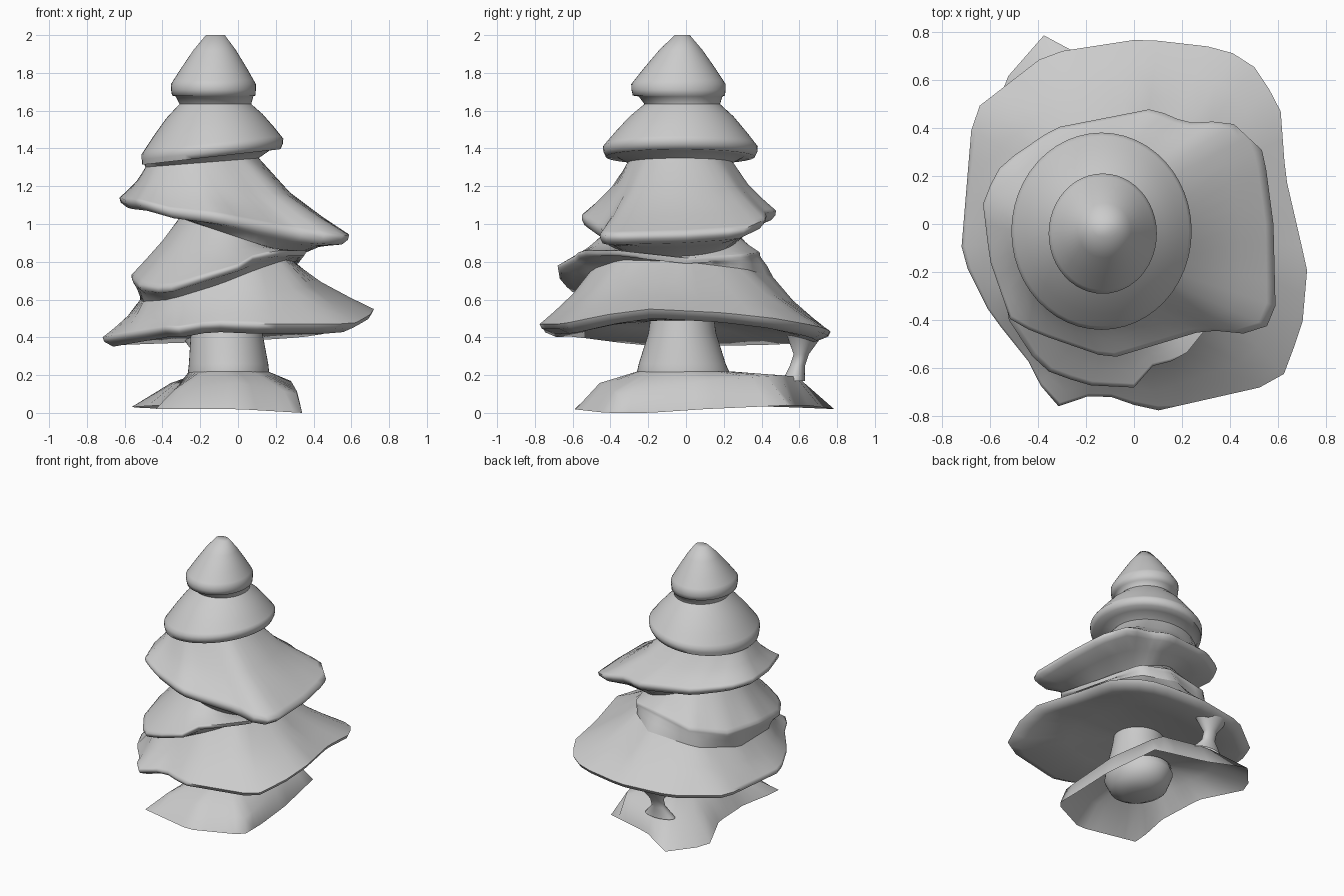
import bpy
import bmesh
from math import cos, sin, tau, radians
from mathutils import Vector

if "Cube" in bpy.data.objects:
    bpy.data.objects.remove(bpy.data.objects["Cube"], do_unlink=True)

SIDES = 48
ANGLES = [tau * i / SIDES for i in range(SIDES)]

grey = bpy.data.materials.new("plain grey")
grey.use_nodes = True
COLOUR = (0.6, 0.6, 0.6, 1)
grey.diffuse_color = COLOUR
grey.node_tree.nodes["Principled BSDF"].inputs["Base Color"].default_value = COLOUR


def oval(cx, cy, rx, ry, z, slope=0.0):
    """Ring of points on an ellipse, tilted along x by slope."""
    return [Vector((cx + rx * cos(a), cy + ry * sin(a), z + slope * rx * cos(a)))
            for a in ANGLES]


def cross(p, q):
    return p.x * q.y - p.y * q.x


def outline(points, cx=0.0, cy=0.0):
    """Ring sampled at equal angles from an irregular outline."""
    centre = Vector((cx, cy, 0))
    pts = [Vector(p) - centre for p in points]
    ring = []
    for a in ANGLES:
        d = Vector((cos(a), sin(a), 0))
        hits = []
        for p, q in zip(pts, pts[1:] + pts[:1]):
            cp, cq = cross(p, d), cross(q, d)
            if cp * cq <= 0 and cp != cq:
                hit = p.lerp(q, cp / (cp - cq))
                if hit.dot(d) > 0:
                    hits.append(hit)
        ring.append(max(hits, key=lambda h: h.dot(d)) + centre)
    return ring


def loft(name, rings, top=False, bottom=False):
    """Skin rings from top to bottom into one smooth object."""
    bm = bmesh.new()
    rows = [[bm.verts.new(p) for p in ring] for ring in rings]
    for a, b in zip(rows, rows[1:]):
        for i in range(SIDES):
            j = (i + 1) % SIDES
            bm.faces.new((a[i], b[i], b[j], a[j]))
    if top:
        bm.faces.new(rows[0])
    if bottom:
        bm.faces.new(rows[-1][::-1])
    mesh = bpy.data.meshes.new(name)
    bm.to_mesh(mesh)
    bm.free()
    obj = bpy.data.objects.new(name, mesh)
    bpy.context.collection.objects.link(obj)
    mesh.materials.append(grey)
    bpy.ops.object.select_all(action="DESELECT")
    obj.select_set(True)
    bpy.context.view_layer.objects.active = obj
    bpy.ops.object.shade_smooth_by_angle(angle=radians(75))


def tier(name, neck, rim, under, lip=0.05, flare=0.85, top=False):
    """A skirt of foliage: neck, sloping side, rounded lip and underside."""
    rings = []
    for t in (0, 0.35, 0.7, 0.93):
        rings.append([Vector((*n.lerp(r, t).xy, n.z + (r.z - n.z) * t ** flare))
                      for n, r in zip(neck, rim)])
    for inset, drop in ((0.02, 0.5), (0.12, 1)):
        rings.append([Vector((*r.lerp(u, inset).xy, r.z - lip * drop))
                      for r, u in zip(rim, under)])
    inner = [p.lerp(u, 0.5) + Vector((0, 0, lip * 0.3))
             for p, u in zip(rings[-1], under)]
    loft(name, rings[:4] + [rim] + rings[4:] + [inner, under], top=top)


# Necks shared by neighbouring tiers
neck_a = oval(-0.12, -0.02, 0.19, 0.2, 1.635)
neck_b = oval(-0.19, -0.03, 0.3, 0.28, 1.325, 0.08)
neck_c = oval(0, -0.08, 0.31, 0.36, 0.93, -0.33)
neck_d = outline([(0.3, 0, 0.8), (0.2, 0.32, 0.76), (0, 0.46, 0.72),
                  (-0.35, 0.38, 0.66), (-0.52, 0.1, 0.6), (-0.5, -0.3, 0.59),
                  (-0.36, -0.53, 0.6), (-0.1, -0.55, 0.68), (0.1, -0.5, 0.76),
                  (0.25, -0.35, 0.81)])
trunk_top = oval(-0.06, -0.02, 0.18, 0.17, 0.49)

# Foliage, from the tip down
tier("tree_tip", oval(-0.12, -0.02, 0.05, 0.04, 2.0),
     oval(-0.13, -0.04, 0.225, 0.25, 1.74), neck_a,
     lip=0.06, flare=1.15, top=True)

tier("upper_foliage", neck_a, oval(-0.135, -0.03, 0.375, 0.41, 1.41, 0.11),
     neck_b, lip=0.055, flare=1.2)

tier("middle_foliage", neck_b,
     outline([(-0.63, 0.1, 1.14), (-0.6, -0.15, 1.13), (-0.51, -0.41, 1.12),
              (-0.36, -0.47, 1.08), (-0.1, -0.56, 1.05), (0.3, -0.44, 0.97),
              (0.5, -0.46, 0.94), (0.59, -0.4, 0.94), (0.58, 0, 0.95),
              (0.54, 0.3, 0.97), (0.4, 0.43, 1.03), (0.22, 0.42, 1.06),
              (0.08, 0.48, 1.07), (-0.33, 0.4, 1.1), (-0.55, 0.25, 1.13)]),
     neck_c, flare=0.75)

tier("lower_foliage", neck_c,
     outline([(0.36, -0.36, 0.86), (0.32, 0, 0.82), (0.21, 0.32, 0.84),
              (0, 0.39, 0.85), (-0.3, 0.39, 0.79), (-0.5, 0.2, 0.74),
              (-0.57, -0.1, 0.73), (-0.52, -0.4, 0.68),
              (-0.39, -0.6, 0.66), (-0.2, -0.67, 0.72), (0, -0.68, 0.78),
              (0.04, -0.6, 0.82), (0.2, -0.56, 0.86)]),
     neck_d, lip=0.03, flare=0.9)

tier("bottom_foliage", neck_d,
     outline([(-0.67, 0.47, 0.41), (-0.72, -0.13, 0.4), (-0.6, -0.37, 0.42),
              (-0.4, -0.62, 0.45), (-0.37, -0.75, 0.46), (-0.3, -0.76, 0.45),
              (-0.15, -0.7, 0.48), (0.08, -0.78, 0.47), (0.61, -0.66, 0.47),
              (0.7, -0.42, 0.52), (0.72, -0.19, 0.55), (0.63, 0.2, 0.53),
              (0.61, 0.47, 0.5), (0.52, 0.64, 0.47), (0.38, 0.73, 0.45),
              (0.03, 0.77, 0.43), (-0.36, 0.71, 0.42)]),
     trunk_top, flare=0.8)

# Trunk with a rounded underside
loft("trunk", [trunk_top,
               oval(-0.06, -0.02, 0.19, 0.18, 0.42),
               oval(-0.05, -0.02, 0.21, 0.23, 0.26),
               oval(-0.05, -0.01, 0.22, 0.26, 0.17),
               oval(-0.05, -0.01, 0.19, 0.21, 0.08),
               oval(-0.05, -0.01, 0.1, 0.12, 0.03)], bottom=True)

# Thin flared ground sheet around the trunk
loft("ground_sheet", [
    oval(-0.05, -0.01, 0.21, 0.245, 0.22),
    outline([(0.32, -0.36, 0.1), (0, -0.46, 0.16), (-0.34, -0.4, 0.12),
             (-0.31, 0, 0.15), (-0.36, 0.45, 0.16), (-0.2, 0.6, 0.19),
             (0.18, 0.5, 0.2), (0.28, 0.1, 0.17)], -0.05),
    outline([(0.34, -0.42, 0), (0, -0.6, 0.02), (-0.45, -0.5, 0.02),
             (-0.38, -0.15, 0.02), (-0.42, 0.2, 0.04), (-0.58, 0.55, 0.03),
             (-0.37, 0.79, 0.02), (-0.12, 0.64, 0.04), (0.26, 0.54, 0.04),
             (0.33, 0.1, 0.02), (0.34, -0.2, 0)], -0.05)])

# Thin strand joining the sheet to the foliage at the back
loft("back_strand", [oval(-0.18, 0.63, 0.13, 0.1, 0.42),
                     oval(-0.18, 0.61, 0.05, 0.04, 0.31),
                     oval(-0.18, 0.59, 0.05, 0.04, 0.25),
                     oval(-0.18, 0.57, 0.12, 0.06, 0.17)])
